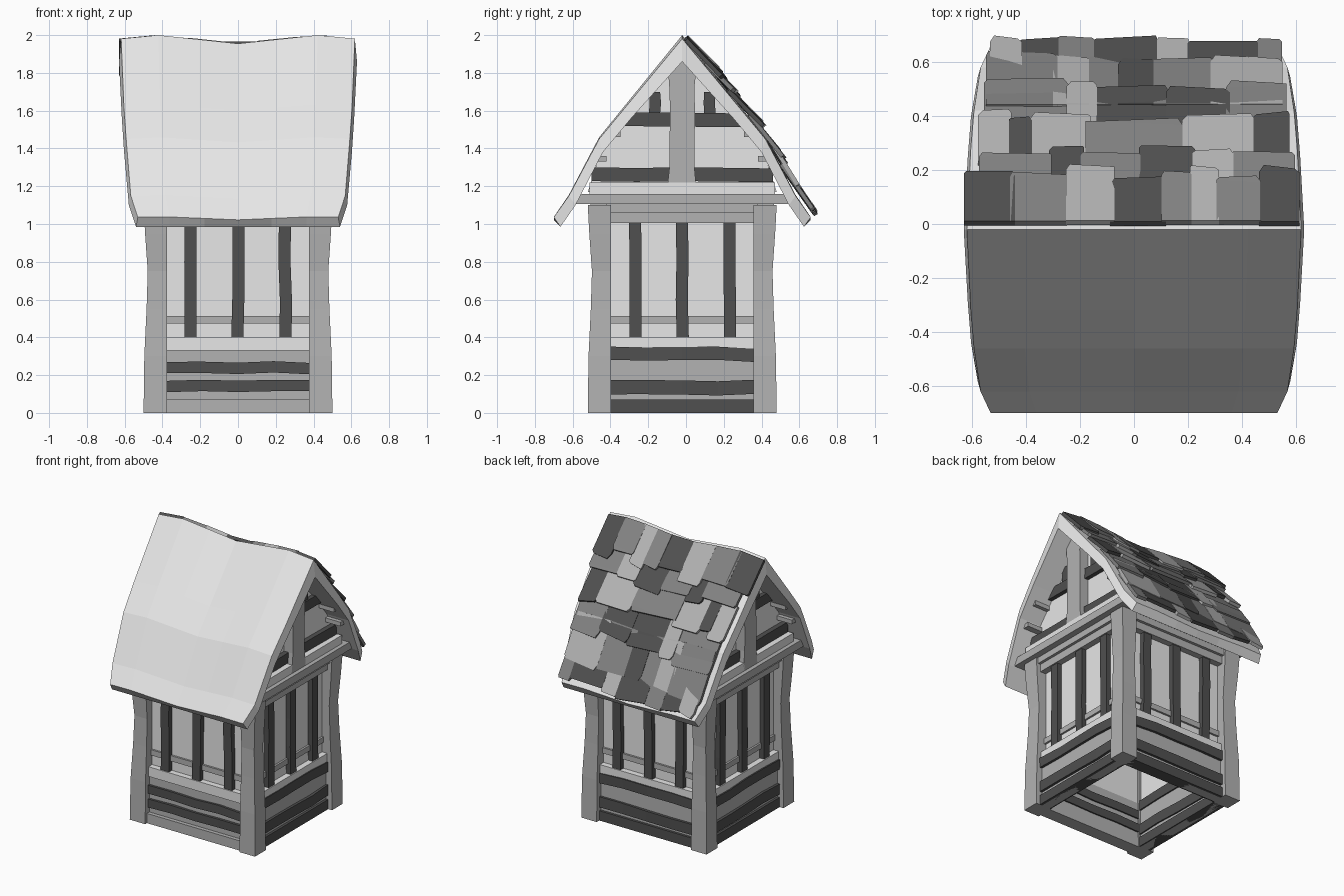
import bpy, bmesh, random
from mathutils import Vector

if "Cube" in bpy.data.objects:
    bpy.data.objects.remove(bpy.data.objects["Cube"])

random.seed(4)
YC = -0.02  # centre line of the building in y


def material(name, v):
    m = bpy.data.materials.new(name)
    m.diffuse_color = (v, v, v, 1)
    m.use_nodes = True
    m.node_tree.nodes["Principled BSDF"].inputs["Base Color"].default_value = m.diffuse_color
    return m


PALE = material("pale_plaster", 0.80)
LIGHT = material("light_wood", 0.45)
MID = material("mid_grey_slate", 0.225)
DARK = material("dark_timber", 0.08)


def loft(name, rings, mat):
    """Join equal, even-sided rings into a closed solid with quad-strip caps."""
    bm = bmesh.new()
    vs = [[bm.verts.new((p[0], p[1] + YC, p[2])) for p in r] for r in rings]
    n = len(vs[0])
    for a, b in zip(vs, vs[1:]):
        for i in range(n):
            j = (i + 1) % n
            bm.faces.new((a[i], a[j], b[j], b[i]))
    for r in (vs[0], vs[-1]):
        for i in range(n // 2 - 1):
            bm.faces.new((r[i], r[i + 1], r[n - 2 - i], r[n - 1 - i]))
    bmesh.ops.recalc_face_normals(bm, faces=bm.faces)
    me = bpy.data.meshes.new(name)
    bm.to_mesh(me)
    bm.free()
    me.materials.append(mat)
    ob = bpy.data.objects.new(name, me)
    bpy.context.collection.objects.link(ob)
    return ob


def side(k, u, o, z):
    """Wall space (along, outward, up) to model space: front, right, back, left."""
    return [(u, -o, z), (o, u, z), (-u, o, z), (-o, -u, z)][k]


def rail(name, k, u0, u1, o0, o1, z0, z1, mat, wave=0.0):
    """Horizontal timber with an optional uneven, hand-cut line."""
    rings = []
    for i in range(5):
        u = u0 + (u1 - u0) * i / 4
        a = random.uniform(-wave, wave)
        b = random.uniform(-wave, wave) * 0.5
        rings.append([side(k, u, o, z) for o, z in
                      ((o0, z0 + a), (o1, z0 + a), (o1 + b, z1 + a), (o0, z1 + a))])
    return loft(name, rings, mat)


def upright(name, k, u, half, o0, o1, zs, mat, wave=0.0, waist=0.0):
    """Vertical timber, slightly crooked."""
    rings = []
    for i, z in enumerate(zs):
        c = u + random.uniform(-wave, wave)
        h = half - (waist if 0 < i < len(zs) - 1 else 0)
        rings.append([side(k, c + a * h, o, z) for a, o in
                      ((-1, o0), (1, o0), (1, o1), (-1, o1))])
    return loft(name, rings, mat)


# Four corner posts, waisted on the outside
for sx in (-1, 1):
    for sy in (-1, 1):
        rings = []
        for z, w in ((0, 0), (0.3, 0.004), (0.55, 0.016), (0.75, 0.022), (0.95, 0.008), (1.1, 0)):
            o, i = 0.5 - w, 0.377
            rings.append([(sx * a, sy * b, z) for a, b in ((i, i), (o, i), (o, o), (i, o))])
        loft("corner_post", rings, LIGHT)

# Walls: plaster, planks (visible on both faces), barred upper panel and header
FRONT_PLANKS = ((0.11, 0.17), (0.21, 0.27))
OTHER_PLANKS = ((0.0, 0.07), (0.095, 0.17), (0.275, 0.345))
SIDES = ("front", "right", "back", "left")
for k, s in enumerate(SIDES):
    rail(s + "_plaster_panel", k, -0.39, 0.39, 0.395, 0.42, 0.3, 1.1, PALE)
    rail(s + "_plank_backing", k, -0.39, 0.39, 0.39, 0.452, 0.0, 0.33, LIGHT)
    rail(s + "_window_sill", k, -0.378, 0.378, 0.40, 0.462, 0.33, 0.40, PALE)
    for z0, z1 in (FRONT_PLANKS if k == 0 else OTHER_PLANKS):
        rail(s + "_dark_plank", k, -0.378, 0.378, 0.38, 0.47, z0, z1, DARK,
             0.006 if z0 > 0 else 0)
    if k == 0:
        rail("front_base_beam", k, -0.38, 0.38, 0.385, 0.48, 0.0, 0.07, LIGHT)
    rail(s + "_panel_rail", k, -0.378, 0.378, 0.41, 0.434, 0.472, 0.512, LIGHT)
    for u in (-0.25, 0, 0.25):
        upright(s + "_bar", k, u, 0.032, 0.41, 0.455, (0.395, 0.6, 0.8, 1.01), DARK, 0.004)
    rail(s + "_header", k, -0.378, 0.378, 0.40, 0.465, 1.005, 1.06, LIGHT)
    rail(s + "_header_beam", k, -0.40, 0.40, 0.39, 0.485, 1.06, 1.11, LIGHT)
    if k % 2:
        rail(s + "_gable_plate", k, -0.59, 0.59, 0.38, 0.53, 1.105, 1.16, LIGHT)
        rail(s + "_gable_tie", k, -0.49, 0.49, 0.38, 0.50, 1.16, 1.22, PALE)
    else:
        rail(s + "_eave_plate", k, -0.50, 0.50, 0.38, 0.53, 1.105, 1.16, LIGHT)

# Gable ends
for k in (1, 3):
    s = SIDES[k]
    # starts at the lower right so the cap strips run upwards
    outline = ((0.5, 1.17), (0.43, 1.39), (0.29, 1.57), (0.02, 1.89),
               (-0.02, 1.89), (-0.29, 1.57), (-0.43, 1.39), (-0.5, 1.17))
    loft(s + "_gable_plaster", [[side(k, u, o, z) for u, z in outline]
                                for o in (0.40, 0.43)], PALE)
    rail(s + "_gable_lower_beam", k, -0.48, 0.48, 0.41, 0.465, 1.225, 1.298, DARK, 0.004)
    rail(s + "_gable_upper_beam", k, -0.31, 0.31, 0.41, 0.46, 1.515, 1.588, DARK, 0.004)
    upright(s + "_king_post", k, 0, 0.08, 0.41, 0.50,
            (1.16, 1.3, 1.45, 1.58, 1.72, 1.87), LIGHT, 0.003, 0.014)
    for sg in (-1, 1):
        upright(s + "_gable_stud", k, sg * 0.145, 0.03, 0.41, 0.45, (1.58, 1.64, 1.70), DARK, 0.003)
        for u, z in ((0.355, 1.475), (0.43, 1.345)):
            a, b = sorted((sg * (u - 0.028), sg * (u + 0.028)))
            rail(s + "_purlin_end", k, a, b, 0.41, 0.55, z - 0.015, z + 0.015, LIGHT)


def lerp_table(x, table):
    for (a, fa), (b, fb) in zip(table, table[1:]):
        if x <= b:
            return fa + (fb - fa) * (x - a) / (b - a)
    return fb + (fb - fa) * (x - b) / (b - a)


# Roof profile: distance from ridge -> height
OUTER = ((0, 2.0), (0.30, 1.632), (0.44, 1.46), (0.60, 1.156), (0.68, 1.04))
INNER = ((0, 1.86), (0.27, 1.56), (0.42, 1.38), (0.565, 1.10), (0.645, 0.985))
WIDTH = (0.63, 0.615, 0.603, 0.578, 0.54)
SAG = ((0, -0.045), (0.42, 0.0), (0.63, -0.02))


def roof_height(x, d):
    return lerp_table(d, OUTER) + lerp_table(abs(x), SAG) * (1 - 0.6 * d / 0.68)


# Sagging roof slab, both slopes in one solid
rings = []
order = [(-1, i) for i in (4, 3, 2, 1)] + [(1, i) for i in range(5)]
for f in (-1, -0.67, -0.33, 0, 0.33, 0.67, 1):
    edge = 0.982 if abs(f) == 1 else 1
    top = []
    for sg, i in order:
        x = f * WIDTH[i] * edge
        top.append((x, sg * OUTER[i][0], roof_height(x, OUTER[i][0])))
    low = [(f * WIDTH[i], sg * INNER[i][0], INNER[i][1]) for sg, i in order]
    rings.append(top + low[::-1])
loft("roof_slab", rings, PALE)

# Slate shingles on the back slope: lower edge, x breaks, tones per row
ROWS = (
    (0.175, (-0.62, -0.45, -0.25, -0.08, 0.11, 0.21, 0.31, 0.47, 0.61), "DMLDMLMD"),
    (0.265, (-0.57, -0.31, -0.19, 0.02, 0.22, 0.36, 0.59), "MDMDLM"),
    (0.385, (-0.57, -0.46, -0.38, -0.17, 0.18, 0.44, 0.575), "LDLMLD"),
    (0.495, (-0.55, -0.25, -0.14, 0.12, 0.35, 0.56), "MLDDM"),
    (0.59, (-0.54, -0.29, -0.17, -0.05, 0.07, 0.29, 0.54), "MLMDML"),
    (0.665, (-0.53, -0.42, -0.27, -0.14, 0.08, 0.20, 0.45, 0.54), "LDMDLDM"),
)
TONES = {"D": DARK, "M": MID, "L": LIGHT}
for r, (d1, xs, tones) in enumerate(ROWS):
    d0 = 0.012 if r == 0 else d1 - 0.15
    for x0, x1, t in zip(xs, xs[1:], tones):
        end = d1 + random.uniform(-0.02, 0.025) * (1 if r < 5 else 0.4)
        x0 -= random.uniform(0, 0.01)
        x1 += random.uniform(0, 0.01)
        ca, cb = random.uniform(0.004, 0.02), random.uniform(0.004, 0.02)
        skew = random.uniform(-0.006, 0.006)
        outline = ((x0, d0), (x0, end - ca), (x0 + ca, end + skew),
                   (x1 - cb, end - skew), (x1, end - cb), (x1, d0))
        lift = random.uniform(0, 0.006)
        xm = (x0 + x1) / 2
        a = Vector((0, d0, roof_height(xm, d0)))
        b = Vector((0, end, roof_height(xm, end)))
        nrm = Vector((0, a.z - b.z, b.y - a.y)).normalized()
        layers = []
        for h in (0, 0.022):
            ring = []
            for x, d in outline:
                q = (d - d0) / (end - d0)
                p = a.lerp(b, q) + nrm * (lift + 0.022 * q + h)
                p.z += roof_height(x, d) - roof_height(xm, d)
                ring.append((x, p.y, p.z))
            layers.append(ring)
        loft("roof_shingle", layers, TONES[t])
